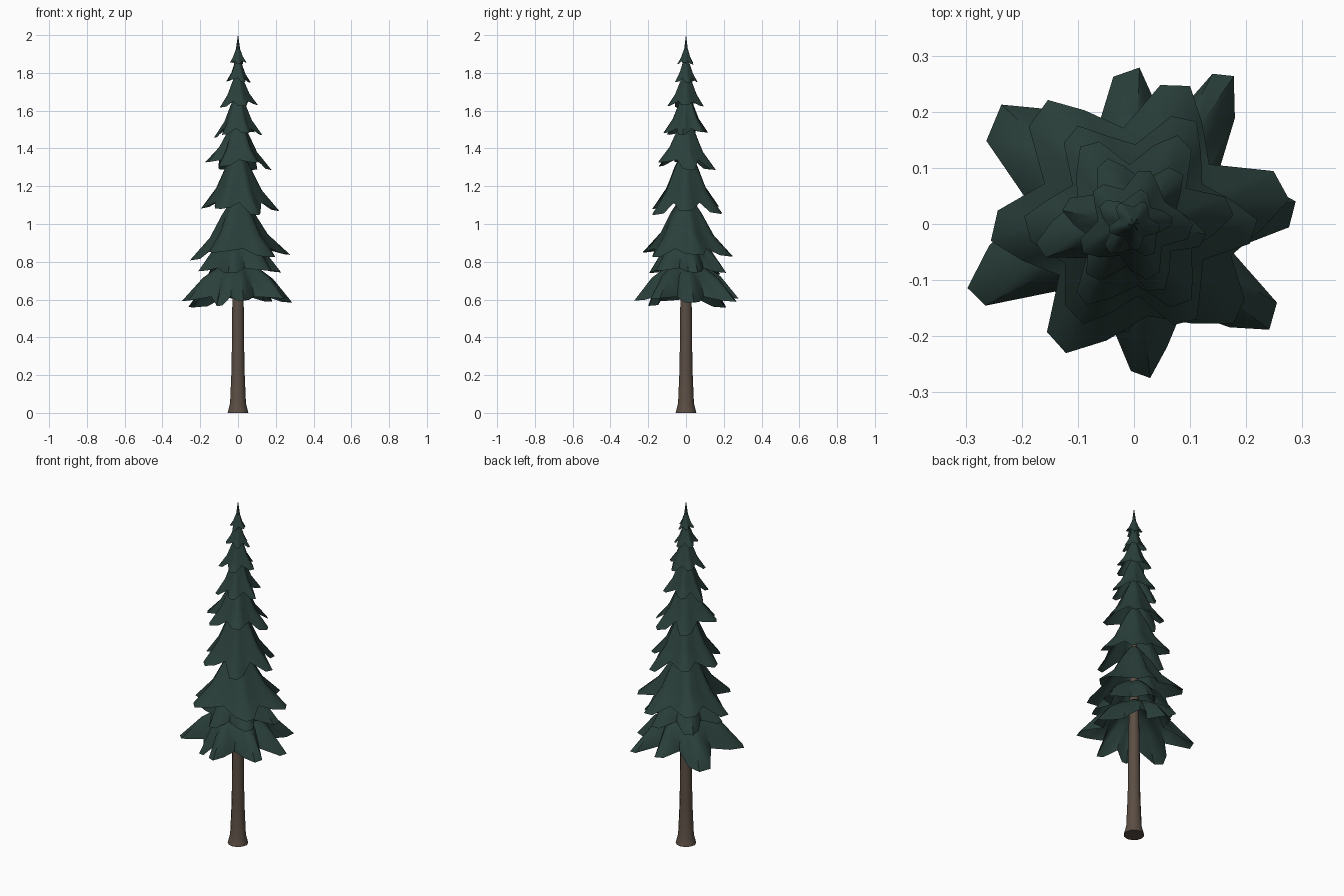
import bpy, bmesh, math, random

if "Cube" in bpy.data.objects:
    bpy.data.objects.remove(bpy.data.objects["Cube"])

random.seed(11)


def material(name, rgb):
    m = bpy.data.materials.new(name)
    m.diffuse_color = (*rgb, 1)
    m.use_nodes = True
    m.node_tree.nodes["Principled BSDF"].inputs["Base Color"].default_value = m.diffuse_color
    return m


GREEN = material("dark needle green", (0.023, 0.050, 0.043))
BROWN = material("bark brown", (0.105, 0.076, 0.057))


def build(name, rings, mat, angle):
    """Skin a stack of closed rings that all have the same point count."""
    bm = bmesh.new()
    loops = [[bm.verts.new(p) for p in ring] for ring in rings]
    n = len(rings[0])
    for a, b in zip(loops, loops[1:]):
        for i in range(n):
            bm.faces.new((a[i], a[(i + 1) % n], b[(i + 1) % n], b[i]))
    bmesh.ops.recalc_face_normals(bm, faces=bm.faces)
    me = bpy.data.meshes.new(name)
    bm.to_mesh(me)
    bm.free()
    me.materials.append(mat)
    ob = bpy.data.objects.new(name, me)
    bpy.context.collection.objects.link(ob)
    bpy.ops.object.select_all(action='DESELECT')
    ob.select_set(True)
    bpy.context.view_layer.objects.active = ob
    bpy.ops.object.shade_smooth_by_angle(angle=math.radians(angle))
    return ob


def circle(r, z, n):
    return [(r * math.cos(2 * math.pi * i / n), r * math.sin(2 * math.pi * i / n), z)
            for i in range(n)]


# skirt profile: (radius fraction, height fraction above the tip)
STEEP = [(0.10, 1.0), (0.32, 0.72), (0.57, 0.36), (1.0, 0.0)]
DOMED = [(0.08, 1.0), (0.34, 0.88), (0.64, 0.58), (1.0, 0.0)]


def skirt(name, ztop, ztip, R, lobes, profile, valley=0.64, jit=0.06):
    """Drooping bough layer; lobes = list of (angle in degrees, length scale)."""
    lobes = sorted((a % 360, s) for a, s in lobes)
    h = ztop - ztip
    cols = []          # (angle, length scale, is valley, drop)
    for k, (a, s) in enumerate(lobes):
        nxt = lobes[(k + 1) % len(lobes)][0] + (360 if k == len(lobes) - 1 else 0)
        prv = lobes[k - 1][0] - (360 if k == 0 else 0)
        dz = random.uniform(-jit, jit) * h
        e1, e2 = random.sample([0.82, 0.95], 2)
        cols += [(a - (a - prv) * 0.20, s * e1, False, dz),
                 (a, s, False, dz),
                 (a + (nxt - a) * 0.20, s * e2, False, dz),
                 (a + (nxt - a) * 0.50, valley * random.uniform(0.93, 1.05), True, 0)]
    rings = []
    for j, (fr, fz) in enumerate(profile):
        t = j / (len(profile) - 1)
        ring = []
        for a, s, low, dz in cols:
            r = R * fr * (1 + (s - 1) * t)
            if low:
                z = ztip + h * (fz + 0.17 * t ** 3 - 0.03 * t)
            else:
                z = ztip + h * fz + (dz + (1 - s) * 0.15 * h) * t
            ring.append((r * math.cos(math.radians(a)), r * math.sin(math.radians(a)), z))
        rings.append(ring)
    return build(name, rings, GREEN, 50)


def even(n, start, jitter=7):
    return [(start + 360 * k / n + random.uniform(-jitter, jitter) * (k > 0),
             1.0 if k == 0 else random.uniform(0.88, 1.0)) for k in range(n)]


# Trunk with flared foot
trunk = [(0.0, 0.0), (0.055, 0.0), (0.050, 0.02), (0.042, 0.05), (0.034, 0.24),
         (0.030, 0.60), (0.022, 0.95), (0.004, 1.70)]
build("trunk", [circle(max(r, 0.0005), z, 12) for r, z in trunk], BROWN, 50)

# Lowest boughs, with wide separate lobes
skirt("boughs_lowest", 0.80, 0.585, 0.30,
      [(8, 0.97), (-38, 1.02), (-84, 0.92), (-120, 0.76), (201, 1.06), (138, 1.06),
       (88, 0.93), (56, 1.06)], DOMED, 0.60, 0.14)
skirt("boughs_low", 0.93, 0.74, 0.225,
      [(15, 1.05), (-45, 1.0), (-105, 0.9), (190, 0.95), (135, 1.0), (70, 1.0)],
      DOMED, 0.62, 0.08)

# Main layers: top, tip height, radius, lobe count, start angle
LAYERS = [
    (1.14, 0.825, 0.280, 6, 9),
    (1.38, 1.07, 0.220, 6, 2),
    (1.55, 1.305, 0.178, 6, 5),
    (1.69, 1.475, 0.130, 6, -8),
    (1.80, 1.625, 0.105, 5, 0),
    (1.88, 1.755, 0.070, 5, 10),
    (1.94, 1.850, 0.047, 5, -15),
]
for i, (zt, zb, R, n, start) in enumerate(LAYERS):
    skirt(f"boughs_layer_{i + 1}", zt, zb, R, even(n, start), STEEP, 0.62, 0.09)

# Spire
build("spire", [circle(0.022, 1.84, 6), circle(0.012, 1.92, 6), circle(0.0006, 2.0, 6)],
      GREEN, 40)
